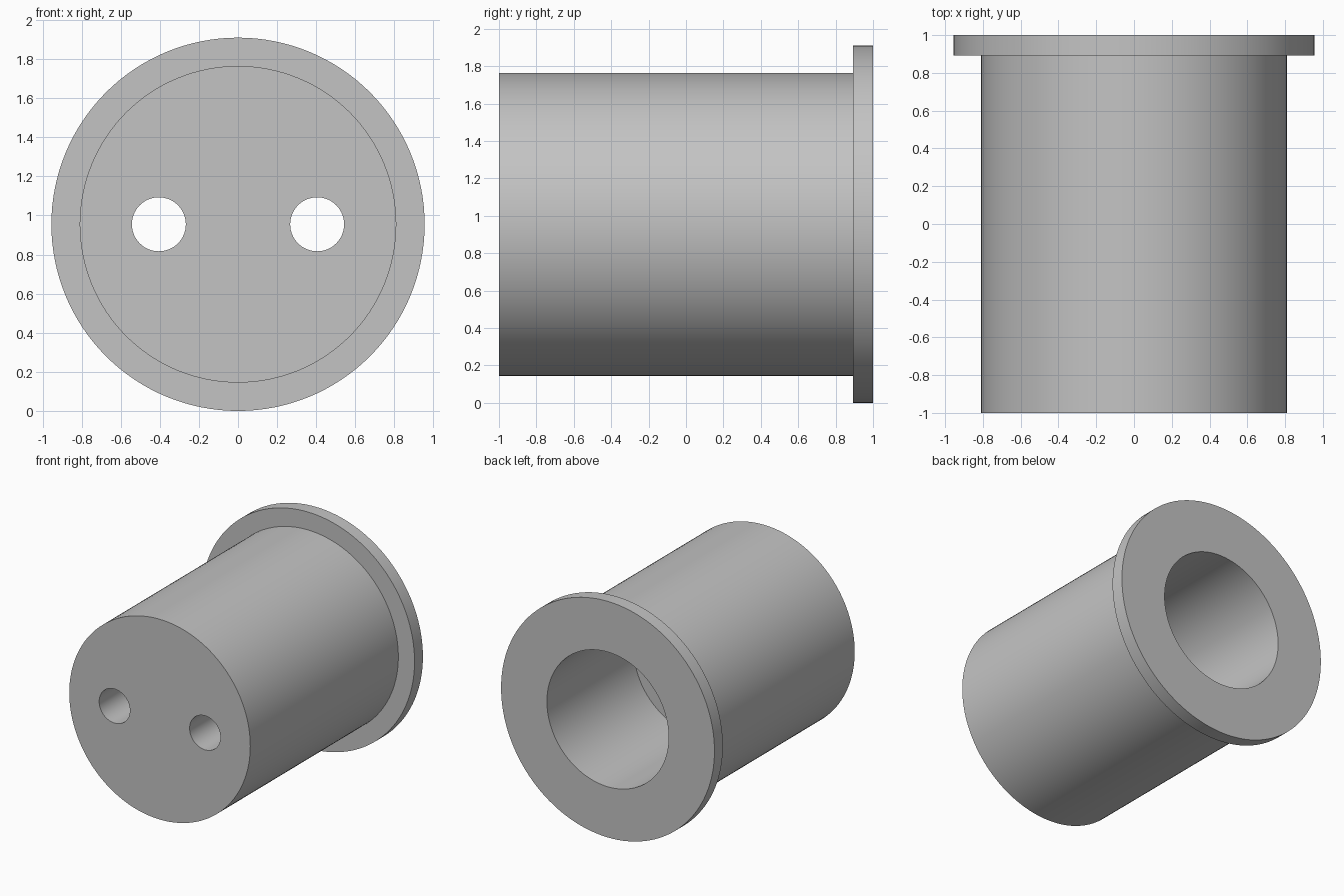
import bpy
import bmesh
import math

default_cube = bpy.data.objects.get("Cube")
if default_cube:
    bpy.data.objects.remove(default_cube, do_unlink=True)

SEGMENTS = 128
AXIS_HEIGHT = 0.955
FLOOR_Y = -0.11

grey = bpy.data.materials.new("plain grey")
grey.use_nodes = True
colour = (0.55, 0.55, 0.55, 1)
grey.diffuse_color = colour
grey.node_tree.nodes["Principled BSDF"].inputs["Base Color"].default_value = colour


def turned_solid(name, profile, x=0, segments=SEGMENTS):
    """Closed solid turned around the y direction from (radius, y) rings."""
    bm = bmesh.new()
    rings = []
    for radius, y in profile:
        angles = [math.tau * i / segments for i in range(segments)]
        rings.append([bm.verts.new((radius * math.cos(a), y, radius * math.sin(a)))
                      for a in angles])
    for a, b in zip(rings, rings[1:]):
        for i in range(segments):
            j = (i + 1) % segments
            bm.faces.new((a[i], a[j], b[j], b[i]))
    bm.faces.new(rings[0])
    bm.faces.new(rings[-1])
    bmesh.ops.recalc_face_normals(bm, faces=bm.faces)
    mesh = bpy.data.meshes.new(name)
    bm.to_mesh(mesh)
    bm.free()
    mesh.materials.append(grey)
    obj = bpy.data.objects.new(name, mesh)
    obj.location = (x, 0, AXIS_HEIGHT)
    bpy.context.collection.objects.link(obj)
    return obj


# Flanged sleeve: solid front, rim at the back, blind bore
sleeve = turned_solid("flanged_sleeve", [
    (0.81, -1), (0.81, 0.893), (0.955, 0.893),
    (0.955, 1), (0.545, 1), (0.545, FLOOR_Y)])

# Two small holes from the front face into the bore
for side, x in (("right", -0.405), ("left", 0.405)):
    cutter = turned_solid(side + "_hole_cutter",
                          [(0.138, -1.2), (0.138, FLOOR_Y + 0.2)], x, 64)
    cutter.hide_render = True
    bpy.context.view_layer.update()
    cut = sleeve.modifiers.new(side + " hole", "BOOLEAN")
    cut.operation = "DIFFERENCE"
    cut.solver = "EXACT"
    cut.object = cutter
    bpy.ops.object.select_all(action="DESELECT")
    sleeve.select_set(True)
    bpy.context.view_layer.objects.active = sleeve
    bpy.ops.object.modifier_apply(modifier=cut.name)
    bpy.data.objects.remove(cutter, do_unlink=True)

bpy.ops.object.shade_smooth_by_angle(angle=math.radians(30))
